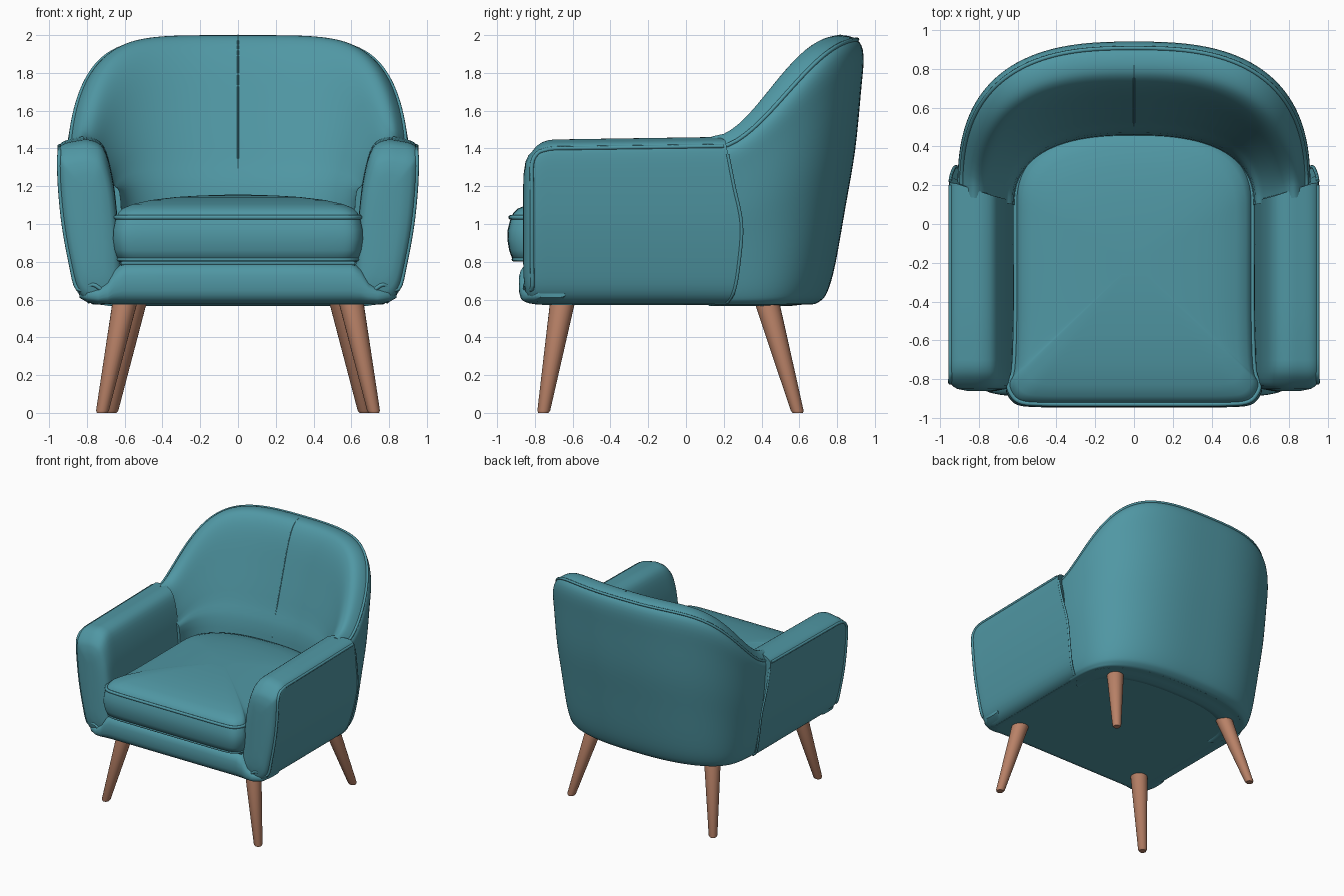
import bpy, bmesh, math
from mathutils import Vector

if "Cube" in bpy.data.objects:
    bpy.data.objects.remove(bpy.data.objects["Cube"])


def material(name, rgb):
    m = bpy.data.materials.new(name)
    m.diffuse_color = (*rgb, 1)
    m.use_nodes = True
    m.node_tree.nodes["Principled BSDF"].inputs["Base Color"].default_value = m.diffuse_color
    return m


TEAL = material("teal fabric", (0.08, 0.31, 0.37))
WOOD = material("warm wood", (0.48, 0.22, 0.135))


def spline(pts, n=4, closed=False):
    """Smooth curve through the points."""
    p = [Vector(q) for q in pts]
    c = len(p)
    get = (lambda i: p[i % c]) if closed else (lambda i: p[max(0, min(c - 1, i))])
    out = []
    for i in range(c if closed else c - 1):
        a, b, d, e = get(i - 1), get(i), get(i + 1), get(i + 2)
        for k in range(n):
            t = k / n
            out.append(0.5 * (2 * b + (d - a) * t + (2 * a - 5 * b + 4 * d - e) * t * t
                              + (3 * b - a - 3 * d + e) * t ** 3))
    if not closed:
        out.append(p[-1])
    return out


def loft(name, rings, mat=TEAL, angle=50):
    """Skin closed rings and cap both ends."""
    bm = bmesh.new()
    vs = [[bm.verts.new(q) for q in r] for r in rings]
    n = len(vs[0])
    for r, s in zip(vs, vs[1:]):
        for i in range(n):
            bm.faces.new((r[i], r[(i + 1) % n], s[(i + 1) % n], s[i]))
    bm.faces.new(vs[0])
    bm.faces.new(vs[-1])
    bmesh.ops.recalc_face_normals(bm, faces=bm.faces)
    me = bpy.data.meshes.new(name)
    bm.to_mesh(me)
    bm.free()
    me.materials.append(mat)
    ob = bpy.data.objects.new(name, me)
    bpy.context.collection.objects.link(ob)
    bpy.ops.object.select_all(action='DESELECT')
    ob.select_set(True)
    bpy.context.view_layer.objects.active = ob
    bpy.ops.object.shade_smooth_by_angle(angle=math.radians(angle))
    return ob


def piping(name, pts, r=0.011, closed=False):
    """Round cord along a path."""
    cu = bpy.data.curves.new(name, 'CURVE')
    cu.dimensions = '3D'
    cu.bevel_depth, cu.bevel_resolution, cu.use_fill_caps = r, 2, True
    s = cu.splines.new('POLY')
    s.points.add(len(pts) - 1)
    for q, v in zip(s.points, pts):
        q.co = (*v, 1)
    s.use_cyclic_u = closed
    cu.materials.append(TEAL)
    ob = bpy.data.objects.new(name, cu)
    bpy.context.collection.objects.link(ob)


def arc(t, a, b, y0, n):
    """Half superellipse, from +x round the back to -x."""
    c, s = math.cos(t), max(0.0, math.sin(t))
    return Vector((math.copysign(abs(c) ** (2 / n), c) * a, y0 + b * s ** (2 / n), 0))


# Wrap-around back: closed cross-section swept round the plan curve
OUTER = [(0, .30), (.012, .23), (.05, .19), (.15, .15), (.37, .095), (.58, .045), (.8, .014), (.94, 0)]
INNER = [(.40, .966), (.54, .83), (.71, .545), (.87, .26), (1, 0)]


def back_section(t):
    rim, inn = arc(t, .91, .79, .15, 2.7), arc(t, .62, .36, .10, 2.5)
    s = min(1, max(0, (rim.y - .15) / .8))
    s = s * s * (3 - 2 * s)
    zr = 1.4 + .575 * s
    zt = zr + .06 - .035 * s
    nrm = Vector((math.copysign((abs(rim.x) / .91) ** 1.7 / .91, rim.x),
                  ((rim.y - .15) / .79) ** 1.7 / .79, 0)).normalized()
    pts = []
    for f, ins in OUTER:
        q = rim - Vector((nrm.x * .55, nrm.y, 0)) * ins
        pts.append((q.x, q.y, .575 + f * (zr - .575)))
    for u, z in [(.07, zr), (.25, zt)] + [(u, 1.12 + v * (zt - 1.12)) for u, v in INNER] + [(1, .62)]:
        q = rim.lerp(inn, u)
        pts.append((q.x, q.y, z))
    return pts


STEPS = 72
sections = [back_section(math.pi * i / STEPS) for i in range(STEPS + 1)]
loft("back_shell", [spline(s, 4, True) for s in sections])
piping("back_rim_piping", [Vector(s[8]) + Vector((0, 0, .002)) for s in sections])
piping("back_centre_seam", spline(sections[STEPS // 2][9:15], 5), .004)

# Arms: padded section lofted front to back, rounded at the front
ARM = [(.70, .575), (.79, .585), (.85, .65), (.89, .8), (.925, 1.0), (.945, 1.2), (.952, 1.37),
       (.93, 1.42), (.86, 1.44), (.78, 1.445), (.71, 1.40), (.665, 1.25), (.64, 1.05), (.62, .8), (.625, .62)]
arm_curve = spline(ARM, 4, True)


def arm_point(x, z, y, k, side):
    """k shrinks the section; the top dips near the front."""
    d = max(0, -.69 - y)
    drop = .14 - math.sqrt(max(0, .0196 - min(d, .13) ** 2))
    h = (z - .575) / .87
    zz = z + h * (.015 * (y + .7) - drop * .7 * h)
    cx, cz = .785, 1.02
    return (side * (cx + (x - cx) * k), y, cz + (zz - cz) * (1 - (1 - k) * .6))


def arm_end(x, z):
    w = max(0, min(1, (x - .62) / .3))
    return .11 + w * (.10 + .09 * min(1, max(0, (1.42 - z) / .45)))


for side, label in ((1, "right"), (-1, "left")):
    rings = []
    for y, k in [(-.862, .15), (-.86, .45), (-.85, .75), (-.835, .90), (-.815, .965), (-.79, .99),
                 (-.76, 1), (-.73, 1), (-.70, 1), (-.4, 1), (-.1, 1)]:
        rings.append([arm_point(q.x, q.y, y, k, side) for q in arm_curve])
    rings.append([arm_point(q.x, q.y, arm_end(q.x, q.y), 1, side) for q in arm_curve])
    loft(label + "_arm", rings)
    # Cord along the top edge, then down and round the front panel
    path = [arm_point(.945, 1.40, y, 1, side) for y in (.2, 0, -.3, -.6, -.70, -.75, -.785)]
    path += [arm_point(x, z, -.815, .975, side) for x, z in reversed(ARM[2:7])]
    path += [(side * x, -.85, z) for x, z in ((.77, .68), (.71, .645), (.67, .655), (.635, .74))]
    piping(label + "_arm_piping", spline(path, 4))
    # Seam where the arm cover meets the back
    seam = [(side * (x - .004), arm_end(x, z), z) for x, z in ARM[1:7]]
    piping(label + "_arm_seam", spline(seam, 4), .009)

# Front rail below the cushion, tapering under the arms
rail = []
half = [(.84, .61, .64, -.79), (.80, .587, .655, -.845), (.74, .576, .665, -.87), (.69, .575, .70, -.88),
        (.65, .575, .77, -.885), (.60, .575, .80, -.885), (.3, .575, .80, -.885)]
for x, z0, z1, y0 in half + [(-x, a, b, c) for x, a, b, c in reversed(half)]:
    ring = []
    for i in range(28):
        a = 2 * math.pi * i / 28
        c, s = math.cos(a), math.sin(a)
        e = lambda v: math.copysign(abs(v) ** .7, v)
        ring.append((x, (y0 - .64) / 2 + e(c) * (-.64 - y0) / 2, (z0 + z1) / 2 + e(s) * (z1 - z0) / 2))
    rail.append(ring)
loft("front_rail", rail)
piping("front_rail_piping", [(x, -.835, .793) for x in (-.62, -.3, 0, .3, .62)], .012)

# Underside and seat deck
deck = [arc(math.pi * i / 40, .76, .50, .17, 2.7) for i in range(41)]
deck += [Vector((-.76, -.76, 0)), Vector((-.70, -.80, 0)), Vector((.70, -.80, 0)), Vector((.76, -.76, 0))]
loft("seat_deck", [[(q.x * k, q.y * k, z) for q in deck] for z, k in ((.574, 1), (.70, 1), (.82, .8))])

# Seat cushion: plan outline stacked in rings with a domed top
plan = [arc(math.pi * i / 40, .62, .40, .10, 2.5) for i in range(41)]
left = spline([(-.62, -.1, 0), (-.62, -.5, 0), (-.63, -.76, 0), (-.655, -.83, 0),
               (-.645, -.88, 0), (-.60, -.925, 0), (-.5, -.938, 0), (-.25, -.94, 0)], 4)
plan += left + [Vector((0, -.94, 0))] + [Vector((-q.x, q.y, 0)) for q in reversed(left)]
mid = Vector((0, -.2, 0))


def cushion_ring(k, z):
    out = []
    for q in plan:
        p = mid + (q - mid) * k
        out.append((p.x, p.y, z))
    return out


loft("seat_cushion", [cushion_ring(k, z) for k, z in [
    (.6, .80), (.94, .802), (.975, .82), (.995, .86), (1.008, .92), (1.005, .97), (.99, 1.015), (.98, 1.035),
    (.965, 1.06), (.93, 1.083), (.85, 1.105), (.7, 1.127), (.5, 1.143), (.3, 1.151), (.1, 1.155)]])
piping("cushion_top_piping", cushion_ring(.985, 1.035), .012, True)
piping("cushion_bottom_piping", cushion_ring(.965, .812), .010, True)

# Splayed tapered legs
for sx in (1, -1):
    for label, top, foot in (("front", (.60, -.655), (.72, -.755)), ("back", (.55, .43), (.67, .592))):
        rings = []
        for z, r in ((.62, .068), (.012, .034), (0, .027)):
            t = 1 - z / .58
            cx, cy = (top[i] + (foot[i] - top[i]) * t for i in (0, 1))
            rings.append([(sx * cx + r * math.cos(a * math.pi / 12), cy + r * math.sin(a * math.pi / 12), z)
                          for a in range(24)])
        loft(("right_" if sx > 0 else "left_") + label + "_leg", rings, WOOD, 35)
